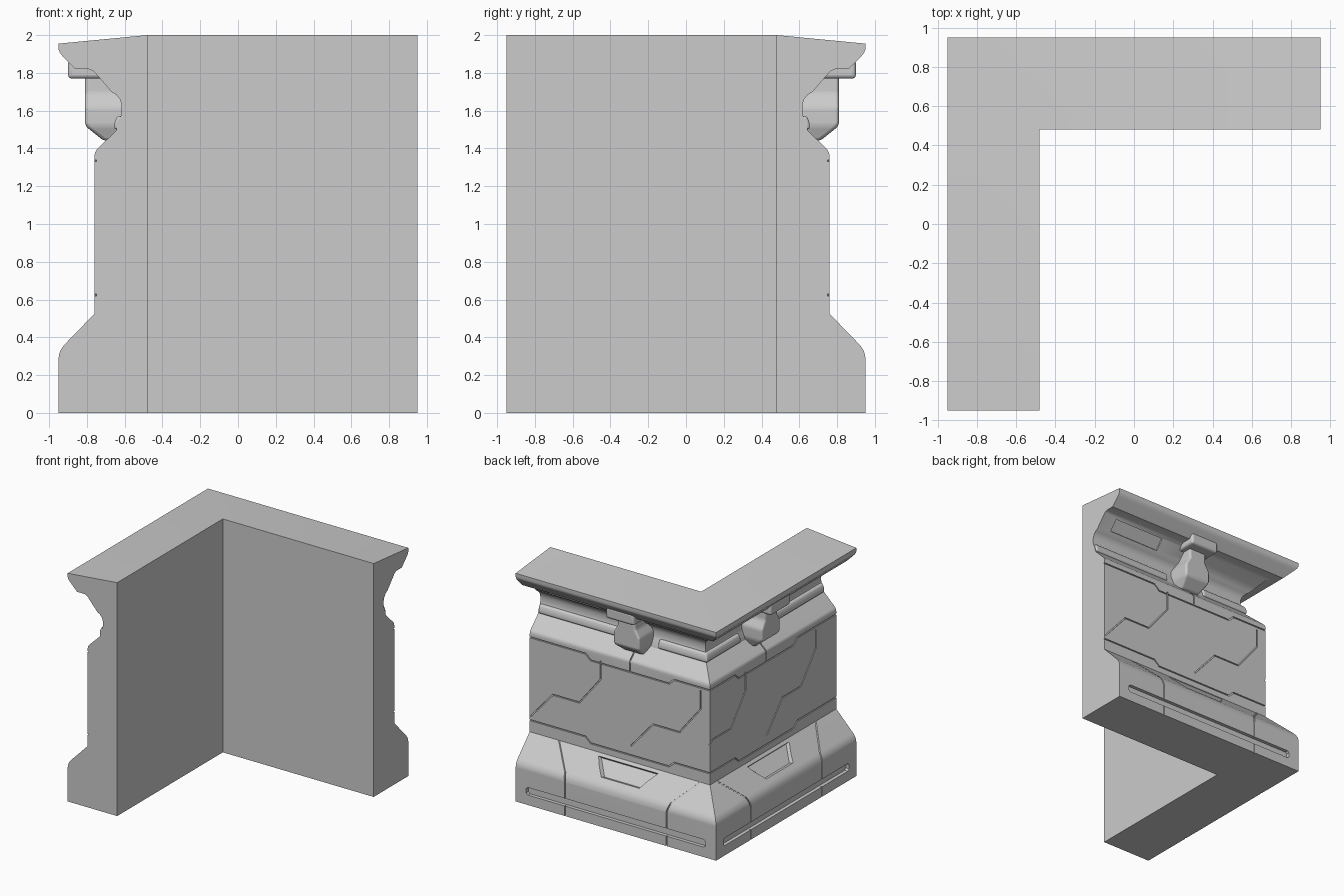
import bpy, bmesh, math
from mathutils import Vector

if "Cube" in bpy.data.objects:
    bpy.data.objects.remove(bpy.data.objects["Cube"])

E = 0.95  # half length of each wall


def place(wall, t, d, z):
    """Wall coords: t along wall, d outward distance. 0 = back wall, 1 = left wall."""
    x, y = t - E, d
    return (x, y, z) if wall == 0 else (-y, x, z)


def loft(bm, rings):
    loops = [[bm.verts.new(p) for p in r] for r in rings]
    n = len(loops[0])
    for a, b in zip(loops, loops[1:]):
        for i in range(n):
            j = (i + 1) % n
            bm.faces.new((a[i], a[j], b[j], b[i]))
    bm.faces.new(loops[0][::-1])
    bm.faces.new(loops[-1])


def wall_loft(bm, wall, rings):
    loft(bm, [[place(wall, *p) for p in r] for r in rings])


def finish(bm, name):
    bmesh.ops.recalc_face_normals(bm, faces=bm.faces[:])
    me = bpy.data.meshes.new(name)
    bm.to_mesh(me)
    bm.free()
    ob = bpy.data.objects.new(name, me)
    bpy.context.scene.collection.objects.link(ob)
    return ob


def smooth(ob, bevel=0.0):
    if bevel:
        m = ob.modifiers.new("bevel", 'BEVEL')
        m.width, m.segments, m.limit_method = bevel, 3, 'ANGLE'
        m.angle_limit = math.radians(20)
    bpy.ops.object.select_all(action='DESELECT')
    ob.select_set(True)
    bpy.context.view_layer.objects.active = ob
    bpy.ops.object.shade_smooth_by_angle(angle=math.radians(32))
    m = ob.modifiers.new("normals", 'WEIGHTED_NORMAL')
    m.keep_sharp = True


def corner_sweep(bm, profile, t):
    """Sweep a (d, z) profile round the mitred corner, reaching t along both walls."""
    loft(bm, [[(t - E, d, z) for d, z in profile],
              [(-d, d, z) for d, z in profile],
              [(-d, E - t, z) for d, z in profile]])


def ribbon(bm, wall, pts, w=0.005, depth=0.01):
    """Groove cutter along a line of (t, z, d) points."""
    rings = []
    for i, (t, z, d) in enumerate(pts):
        ns = []
        for a, b in ((i - 1, i), (i, i + 1)):
            if a >= 0 and b < len(pts):
                v = Vector((pts[b][0] - pts[a][0], pts[b][1] - pts[a][1])).normalized()
                ns.append(Vector((-v.y, v.x)))
        n = sum(ns, Vector((0, 0))).normalized()
        n *= w / max(0.4, n.dot(ns[0]))
        rings.append([(t + n.x, d + 0.03, z + n.y), (t - n.x, d + 0.03, z - n.y),
                      (t - n.x, d - depth, z - n.y), (t + n.x, d - depth, z + n.y)])
    wall_loft(bm, wall, rings)


# Wall body: plinth, panel, cove and cornice
profile = [(0.48, 0), (0.95, 0), (0.95, 0.29), (0.946, 0.315), (0.936, 0.338), (0.92, 0.36),
           (0.76, 0.525), (0.76, 1.36), (0.757, 1.378), (0.748, 1.394), (0.645, 1.495),
           (0.638, 1.53), (0.624, 1.56), (0.616, 1.59), (0.616, 1.63), (0.625, 1.66),
           (0.645, 1.685), (0.67, 1.70), (0.765, 1.81), (0.79, 1.82), (0.86, 1.82),
           (0.93, 1.89), (0.944, 1.908), (0.95, 1.925), (0.95, 1.955), (0.48, 2.0)]
bm = bmesh.new()
corner_sweep(bm, profile, 1.9)
body = finish(bm, "corner_wall")

# Cutters for seams and pockets
bm = bmesh.new()
for k in (0, 1):
    # stepped panel seams
    for hi, lo in ((1.335, 1.29), (0.625, 0.58)):
        line = [(-0.02, hi), (0.53, hi), (0.58, lo), (1.32, lo), (1.37, hi), (1.92, hi)]
        ribbon(bm, k, [(t, z, 0.76) for t, z in line])
    # zigzag panel seams
    for s in (0, 0.95):
        line = [(0.28, 1.31), (0.28, 1.15), (0.48, 0.9), (0.73, 0.9), (0.94, 0.66)]
        ribbon(bm, k, [(t + s, z, 0.76) for t, z in line])
    # plinth seams, splayed on the slope
    for side in (-1, 1):
        ribbon(bm, k, [(0.95 + side * a, z, d) for a, z, d in
                       ((0.48, -0.01, 0.95), (0.48, 0.29, 0.95), (0.5, 0.36, 0.92), (0.67, 0.525, 0.76))])
    # seam on the ledge below the clamp
    ribbon(bm, k, [(0.95, 1.295, 0.76), (0.95, 1.375, 0.76), (0.95, 1.48, 0.66)])
    # long slot near the floor
    slot = [(0.1, 0.1), (0.115, 0.085), (1.785, 0.085), (1.8, 0.1),
            (1.8, 0.135), (1.785, 0.15), (0.115, 0.15), (0.1, 0.135)]
    wall_loft(bm, k, [[(t, d, z) for t, z in slot] for d in (0.98, 0.92)])
    # pocket in the plinth slope
    rings = []
    for off, grow in ((0.03, 0.03), (-0.022, 0)):
        rings.append([(0.95 + u, 0.762 + 0.525 - z + off, z + off) for u, z in
                      ((-0.17 - grow, 0.405 - grow), (0.17 + grow, 0.405 - grow),
                       (0.27 + grow, 0.505), (-0.27 - grow, 0.505))])
    wall_loft(bm, k, rings)
    # recessed plate in the cove, at the free end
    a, b = (1.28, 1.77) if k == 0 else (0.13, 0.62)
    wall_loft(bm, k, [[(t, d + o, z - o) for t, d, z in
                       ((a, 0.683, 1.715), (b, 0.683, 1.715), (b, 0.752, 1.795), (a, 0.752, 1.795))]
                      for o in (0.03, -0.01)])
cutter = finish(bm, "detail_cutter")
cutter.hide_render = True

mod = body.modifiers.new("cut", 'BOOLEAN')
mod.operation, mod.solver, mod.object = 'DIFFERENCE', 'EXACT', cutter
mod.use_self = True
dg = bpy.context.evaluated_depsgraph_get()
cut_mesh = bpy.data.meshes.new_from_object(body.evaluated_get(dg))
body.modifiers.clear()
body.data = cut_mesh
bpy.data.objects.remove(cutter)
smooth(body)

# Trim rail in the cove, round the corner and at the free ends
rail = [(0.58, 1.5), (0.655, 1.5), (0.655, 1.535), (0.64, 1.572), (0.58, 1.572)]
bm = bmesh.new()
corner_sweep(bm, rail, 0.76)
for k, (a, b) in enumerate(((1.14, 1.895), (0.005, 0.76))):
    wall_loft(bm, k, [[(t, d, z) for d, z in rail] for t in (a, b)])
smooth(finish(bm, "trim_rail"), 0.014)

# Clamps at the middle of each wall
for k, side in enumerate(("back", "left")):
    bm = bmesh.new()
    wall_loft(bm, k, [[(0.95 - h, 0.58, z), (0.95 + h, 0.58, z), (0.95 + h, d, z), (0.95 - h, d, z)]
                      for z, h, d in ((1.44, 0.09, 0.71), (1.52, 0.125, 0.81), (1.62, 0.125, 0.81),
                                      (1.69, 0.085, 0.81), (1.80, 0.085, 0.81))])
    smooth(finish(bm, side + "_clamp_body"), 0.018)
    bm = bmesh.new()
    wall_loft(bm, k, [[(0.95 - 0.135, 0.68, z), (0.95 + 0.135, 0.68, z),
                       (0.95 + 0.135, 0.9, z), (0.95 - 0.135, 0.9, z)] for z in (1.77, 1.87)])
    smooth(finish(bm, side + "_clamp_cap"), 0.02)
